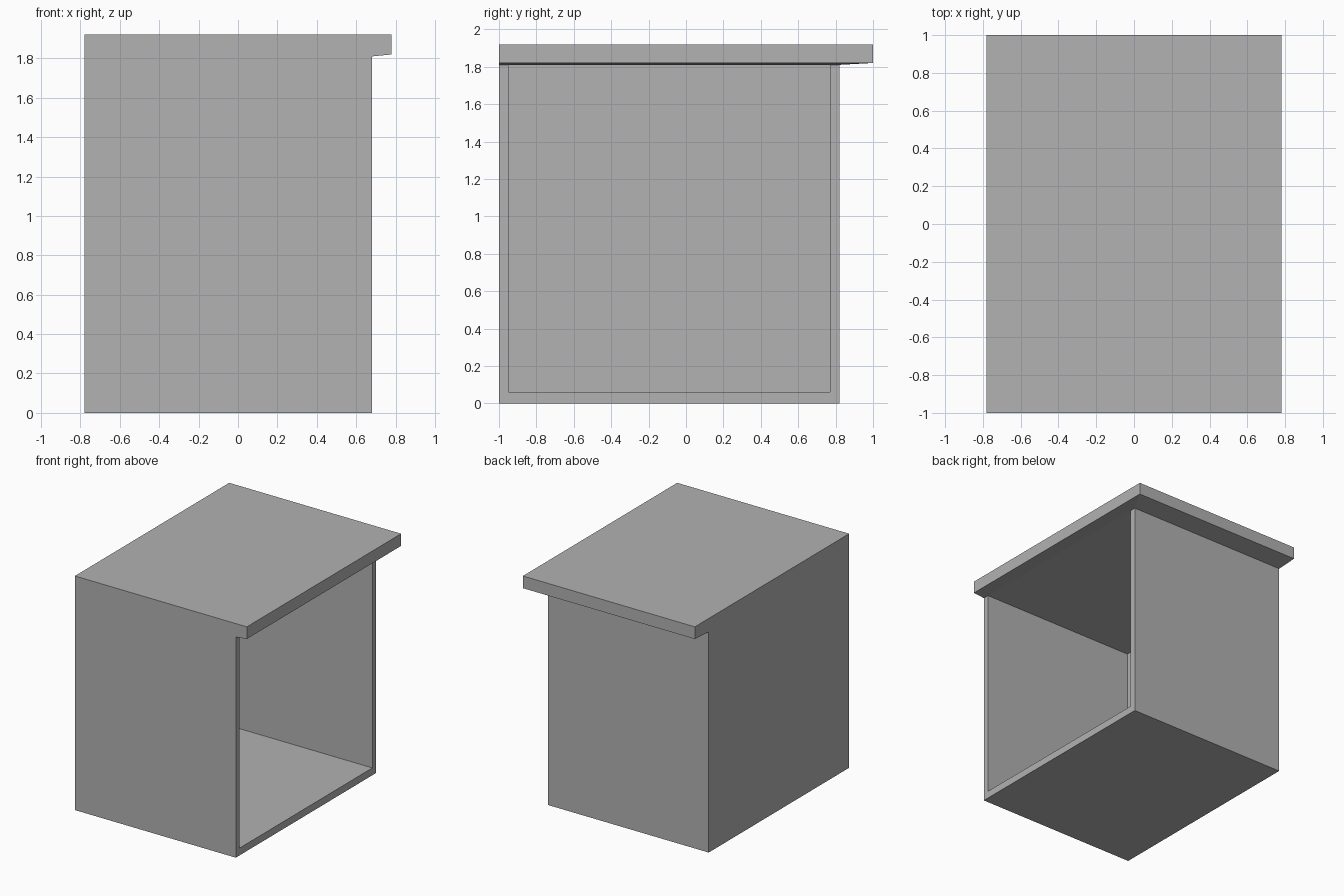
import bpy
import bmesh

cube = bpy.data.objects.get("Cube")
if cube:
    bpy.data.objects.remove(cube, do_unlink=True)

# Single grey finish
GREY = (0.445, 0.445, 0.445, 1.0)
grey = bpy.data.materials.new("plain grey")
grey.use_nodes = True
grey.diffuse_color = GREY
grey.node_tree.nodes["Principled BSDF"].inputs["Base Color"].default_value = GREY

# Main dimensions
LEFT, FRONT = -0.78, -1.0
OPEN_X, BACK_Y = 0.68, 0.82
LID_X, LID_Y = 0.78, 1.0
WALL = 0.05
FLOOR_TOP, WALL_TOP, LID_EDGE, TOP = 0.06, 1.81, 1.82, 1.92


def prism(name, outline, z0, z1):
    """Extrude a flat outline (x, y) from z0 up to z1."""
    bm = bmesh.new()
    base = bm.faces.new([bm.verts.new((x, y, z0)) for x, y in outline])
    grown = bmesh.ops.extrude_face_region(bm, geom=[base])["geom"]
    verts = [v for v in grown if isinstance(v, bmesh.types.BMVert)]
    bmesh.ops.translate(bm, verts=verts, vec=(0, 0, z1 - z0))
    bmesh.ops.recalc_face_normals(bm, faces=bm.faces)
    return finish(name, bm)


def finish(name, bm):
    mesh = bpy.data.meshes.new(name)
    bm.to_mesh(mesh)
    bm.free()
    mesh.materials.append(grey)
    obj = bpy.data.objects.new(name, mesh)
    bpy.context.collection.objects.link(obj)
    return obj


def rectangle(x0, y0, x1, y1):
    return [(x0, y0), (x1, y0), (x1, y1), (x0, y1)]


# Floor slab under the walls
prism("floor", rectangle(LEFT, FRONT, OPEN_X, BACK_Y), 0, FLOOR_TOP)

# Three walls as one U-shaped profile, open towards +x
inner_x = LEFT + WALL
prism("walls", [
    (LEFT, FRONT), (OPEN_X, FRONT), (OPEN_X, FRONT + WALL),
    (inner_x, FRONT + WALL), (inner_x, BACK_Y - WALL),
    (OPEN_X, BACK_Y - WALL), (OPEN_X, BACK_Y), (LEFT, BACK_Y),
], FLOOR_TOP, WALL_TOP)

# Lid: the underside rises slightly from the walls to the overhanging edges
bm = bmesh.new()
inner = [bm.verts.new((x, y, WALL_TOP))
         for x, y in rectangle(LEFT, FRONT, OPEN_X, BACK_Y)]
corner = [bm.verts.new((x, y, z)) for x, y, z in (
    (LID_X, FRONT, LID_EDGE), (LID_X, LID_Y, LID_EDGE), (LEFT, LID_Y, LID_EDGE))]
upper = [bm.verts.new((x, y, TOP))
         for x, y in rectangle(LEFT, FRONT, LID_X, LID_Y)]
near, open_front, open_back, far = inner
edge_front, edge_back, edge_far = corner
for face in (
    inner, upper,
    (open_front, edge_front, edge_back, open_back),
    (open_back, edge_back, edge_far, far),
    (near, open_front, edge_front, upper[1], upper[0]),
    (edge_front, edge_back, upper[2], upper[1]),
    (edge_back, edge_far, upper[3], upper[2]),
    (edge_far, far, near, upper[0], upper[3]),
):
    bm.faces.new(face)
bmesh.ops.recalc_face_normals(bm, faces=bm.faces)
finish("lid", bm)
